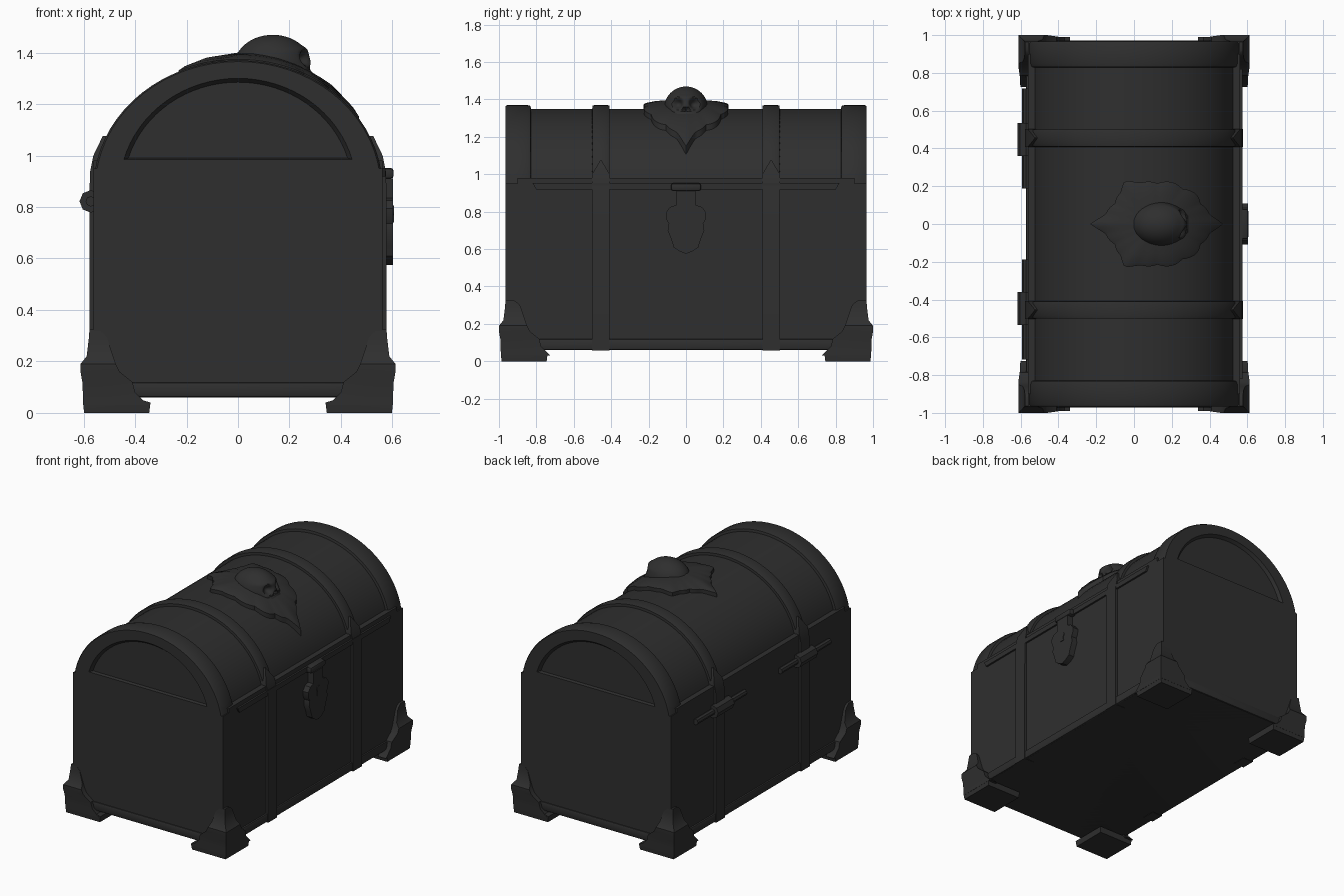
import bpy, bmesh, math
from mathutils import Vector, Matrix

if "Cube" in bpy.data.objects:
    bpy.data.objects.remove(bpy.data.objects["Cube"])

iron = bpy.data.materials.new("charcoal_black")
iron.diffuse_color = (0.028, 0.028, 0.028, 1)
iron.use_nodes = True
iron.node_tree.nodes["Principled BSDF"].inputs["Base Color"].default_value = iron.diffuse_color
CZ = 0.87  # centre height of the lid ellipses


def finish(name, bm, angle=35):
    bmesh.ops.recalc_face_normals(bm, faces=bm.faces)
    me = bpy.data.meshes.new(name)
    bm.to_mesh(me)
    bm.free()
    me.materials.append(iron)
    ob = bpy.data.objects.new(name, me)
    bpy.context.collection.objects.link(ob)
    bpy.ops.object.select_all(action='DESELECT')
    ob.select_set(True)
    bpy.context.view_layer.objects.active = ob
    bpy.ops.object.shade_smooth_by_angle(angle=math.radians(angle))
    return ob


def loft(name, rings):
    """Skin a list of equal-length closed rings and cap both ends."""
    bm = bmesh.new()
    vs = [[bm.verts.new(p) for p in r] for r in rings]
    n = len(rings[0])
    for a, b in zip(vs, vs[1:]):
        for i in range(n):
            j = (i + 1) % n
            bm.faces.new((a[i], a[j], b[j], b[i]))
    bm.faces.new(vs[0])
    bm.faces.new(vs[-1])
    return finish(name, bm)


def box(name, x0, x1, y0, y1, z0, z1, bevel=0.0):
    bm = bmesh.new()
    m = Matrix.Translation(((x0+x1)/2, (y0+y1)/2, (z0+z1)/2)) @ Matrix.Diagonal((abs(x1-x0), abs(y1-y0), z1-z0, 1))
    bmesh.ops.create_cube(bm, size=1, matrix=m)
    if bevel:
        bmesh.ops.bevel(bm, geom=bm.edges[:], offset=bevel, segments=2, profile=0.5, affect='EDGES')
    return finish(name, bm)


def arch(a, b, z0, y, n=32):
    """Half-ellipse section with its foot at height z0."""
    t0 = math.asin(min(1, (z0 - CZ) / b))
    ts = [t0 + (math.pi - 2*t0) * i / n for i in range(n + 1)]
    return [(a*math.cos(t), y, CZ + b*math.sin(t)) for t in ts]


def plate(name, pts, x0, x1):
    """Extrude a (y, z) outline between two x positions."""
    return loft(name, [[(x, y, z) for y, z in pts] for x in (x0, x1)])


# Main box, base moulding and lid
box("chest_body", -.562, .562, -.965, .965, .06, .95)
box("base_moulding", -.573, .573, -.972, .972, .06, .12, .012)
loft("lid_barrel", [arch(.54, .48, .95, y) for y in (-.9, .9)])
for s in (-1, 1):
    box("lid_rail", s*.5, s*.562, -.9, .9, .94, .98)

# End bands with recessed half-round panels
for s in (-1, 1):
    loft("lid_end_band", [arch(.54, .48, .93, s*.828), arch(.555, .496, .93, s*.832),
                          arch(.562, .50, .93, s*.85), arch(.562, .50, .93, s*.955),
                          arch(.555, .495, .93, s*.965), arch(.46, .43, .985, s*.965),
                          arch(.445, .415, .99, s*.945)])

# Straps over the lid and down both sides
for s in (-1, 1):
    y0, y1 = s*.455 - .047, s*.455 + .047
    loft("lid_strap", [arch(.53, .47, .93, y0), arch(.555, .497, .93, y0 + .002), arch(.562, .50, .93, y0 + .015),
                       arch(.562, .50, .93, y1 - .015), arch(.555, .497, .93, y1 - .002), arch(.53, .47, .93, y1)])
    for q in (-1, 1):
        loft("side_strap", [[(q*x, y0 + w, z), (q*x, y1 - w, z), (q*.5, y1 - w, z), (q*.5, y0 + w, z)]
                            for z, x, w in ((.058, .578, 0), (.93, .576, 0), (1.0, .562, 0), (1.075, .526, .044))])

# Lip along the front of the lid
plate("lid_lip", [(-.82, .952), (.82, .952), (.80, .918), (-.80, .918)], .55, .574)

# Corner feet: flat pad plus a tapering L-shaped guard
guard = [(.03, .602, .35), (.08, .603, .40), (.12, .605, .41), (.16, .612, .46), (.19, .612, .475),
         (.22, .588, .485), (.295, .579, .51), (.312, .578, .525), (.325, .576, .545)]
for sx in (-1, 1):
    for sy in (-1, 1):
        loft("foot_pad", [[(sx*x, sy*y, z) for x, y in ((i, i + .4), (o, i + .4), (o, o + .388), (i, o + .388))]
                          for z, i, o in ((0, .345, .598), (.04, .34, .602), (.062, .41, .602))])
        rings = []
        for z, X, i in guard:
            Y, iy, t = X + .388, i + .375, .06
            rings.append([(sx*x, sy*y, z) for x, y in
                          ((i, Y), (X, Y), (X, iy), (X - t, iy), (X - t, Y - t), (i, Y - t))])
        loft("corner_guard", rings)

# Lock with scalloped plate, hasp bar and keyhole
half = [(.052, .91), (.052, .835), (.085, .825), (.108, .795), (.105, .76), (.092, .735), (.098, .70),
        (.078, .65), (.066, .61), (.035, .588)]
plate("lock_plate", half + [(0, .575)] + [(-y, z) for y, z in reversed(half)], .55, .603)
box("hasp_bar", .55, .605, -.08, .08, .91, .952, .012)
key = [(.02*math.cos(math.radians(a)), .785 + .02*math.sin(math.radians(a))) for a in range(-50, 231, 20)]
plate("keyhole", key + [(-.015, .74), (.015, .74)], .60, .607)

# Back hinges: thick knuckle on a thin pin


def rod(name, r, yc, length, sides):
    bm = bmesh.new()
    m = Matrix.Translation((-.572, yc, .822)) @ Matrix.Rotation(math.pi/2, 4, 'X')
    bmesh.ops.create_cone(bm, cap_ends=True, segments=sides, radius1=r, radius2=r, depth=length, matrix=m)
    finish(name, bm)


for s in (-1, 1):
    rod("hinge_knuckle", .044, s*.447, .175, 8)
    rod("hinge_pin", .02, s*.452, .53, 8)

# Leafy crest plate wrapped over the lid
N, bm, rings = 96, bmesh.new(), []


def lid_z(x, a=.565, b=.50):
    return CZ + b*math.sqrt(max(0, 1 - (x/a)**2))


def rim(t):
    # oval with leaf scallops and four longer spikes
    k = 1 + .07*abs(math.sin(6*t))
    for tip, amt in ((0, .32), (math.pi, .36), (2.12, .26), (-2.12, .26)):
        d = abs((t - tip + math.pi) % (2*math.pi) - math.pi)
        k += amt*max(0, 1 - d/.24)**1.3
    return Vector((.125 + .262*k*math.cos(t), .215*k*math.sin(t)))


centre = Vector((.125, 0))
for f, lift in ((.35, .03), (.7, .022), (.93, .012), (1, .004), (1, -.06)):
    row = []
    for i in range(N):
        p = centre.lerp(rim(2*math.pi*i/N), f)
        row.append(bm.verts.new((p.x, p.y, lid_z(p.x) + lift)))
    rings.append(row)
for a, b in zip(rings, rings[1:]):
    for i in range(N):
        j = (i + 1) % N
        bm.faces.new((a[i], a[j], b[j], b[i]))
bm.faces.new(rings[0])
bm.faces.new(rings[-1])
finish("crest_leaf_plate", bm)

# Skull on the crest, facing forward over the lock
bm = bmesh.new()
bmesh.ops.create_icosphere(bm, subdivisions=5, radius=1)
for v in bm.verts:
    d, k = v.co.normalized(), 1.0
    for e in (-1, 1):  # eye sockets and cheekbones
        k -= .24*math.exp(-((d - Vector((.88, e*.40, .22)).normalized()).length / .23)**4)
        k += .08*math.exp(-((d - Vector((.80, e*.55, -.2)).normalized()).length / .22)**2)
    k -= .16*math.exp(-((d - Vector((.98, 0, -.08)).normalized()).length / .12)**4)
    k += .05*math.exp(-((d.z - .5)/.12)**2) * max(0, d.x)
    v.co = Vector((.135, 0, 1.352)) + Vector((d.x*.148, d.y*.117, d.z*.117))*k
finish("skull_cranium", bm)
loft("skull_jaw", [[(x0, -w, z), (x1 - .02, -w, z), (x1, -w*.6, z), (x1, w*.6, z), (x1 - .02, w, z), (x0, w, z)]
                   for z, x0, x1, w in ((1.22, .17, .29, .035), (1.25, .16, .302, .055),
                                        (1.30, .15, .303, .07), (1.335, .15, .28, .075))])
